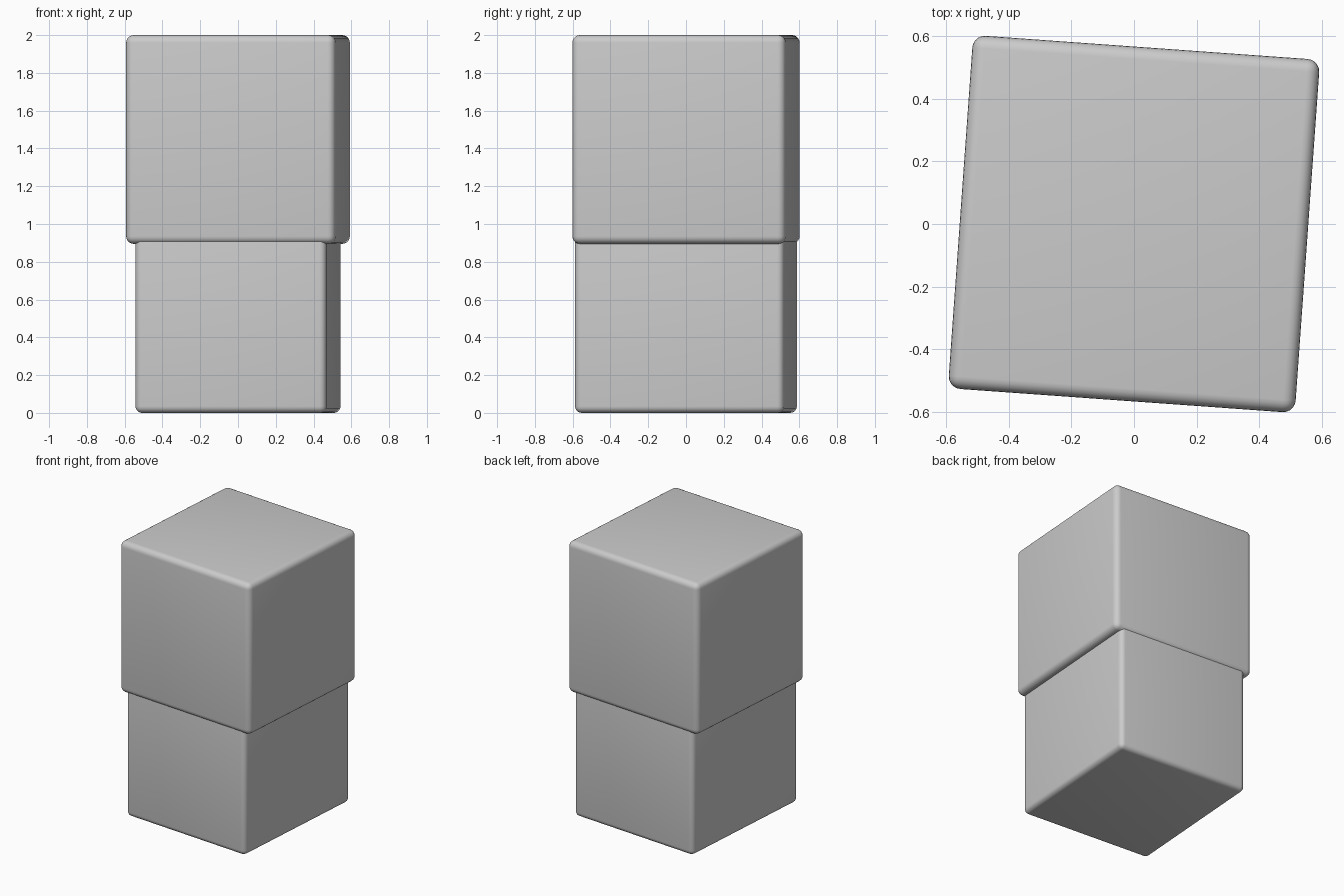
import bpy
import math

if "Cube" in bpy.data.objects:
    bpy.data.objects.remove(bpy.data.objects["Cube"])


def rounded_block(name, width, depth, z0, z1, radius):
    bpy.ops.mesh.primitive_cube_add(size=1, location=(0, 0, (z0 + z1) / 2))
    ob = bpy.context.object
    ob.name = name
    ob.scale = (width, depth, z1 - z0)
    bpy.ops.object.transform_apply(location=False, rotation=False, scale=True)
    ob.rotation_euler.z = math.radians(-4.1)
    bevel = ob.modifiers.new("rounded_edges", 'BEVEL')
    bevel.width = radius
    bevel.segments = 5
    bpy.ops.object.shade_smooth()
    return ob


# Lower block, its top tucked inside the upper one
rounded_block("lower_block", 1.014, 1.11, 0.0, 1.0, 0.035)

# Larger upper block
rounded_block("upper_block", 1.112, 1.132, 0.895, 2.0, 0.04)
